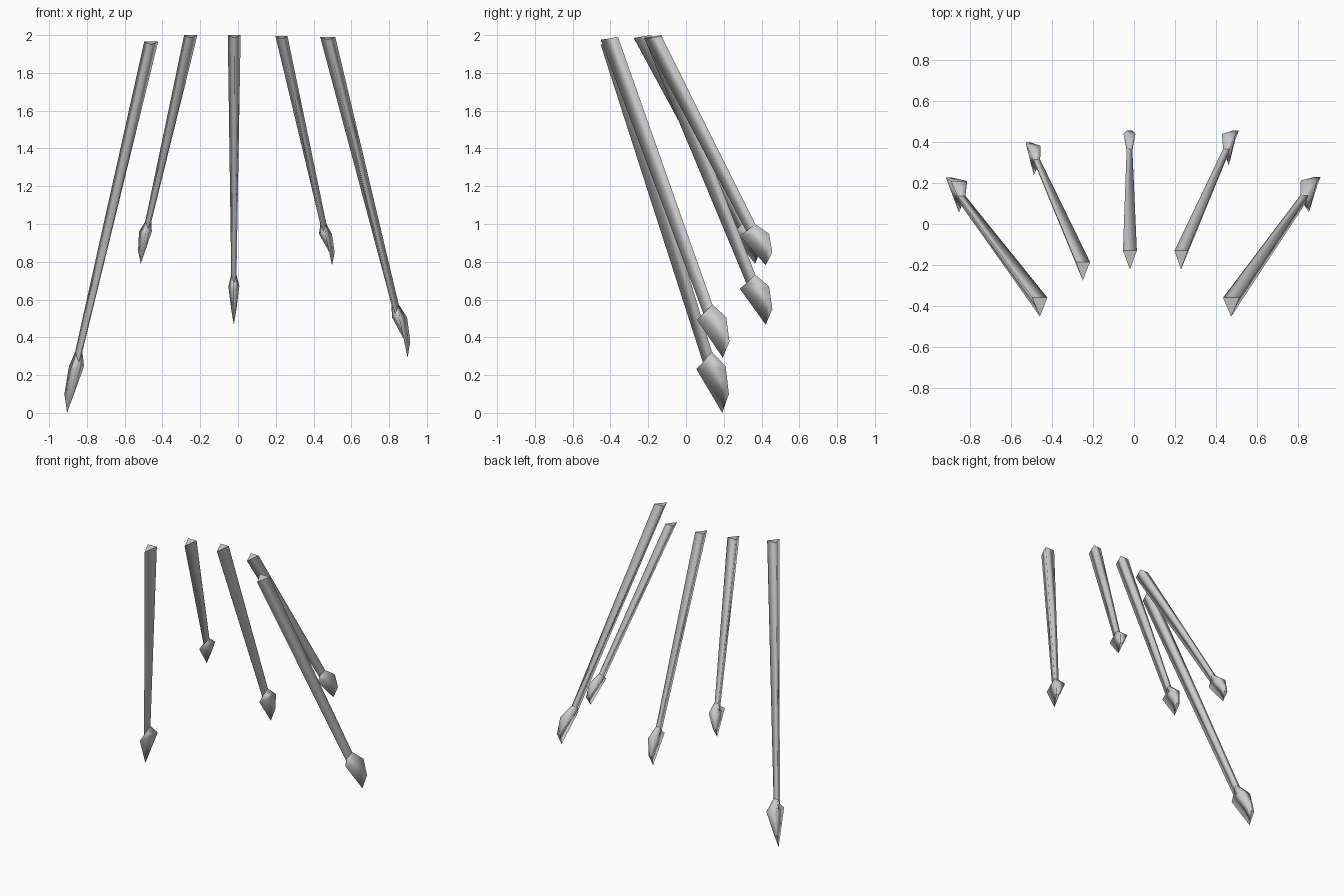
import bpy
import bmesh

if "Cube" in bpy.data.objects:
    bpy.data.objects.remove(bpy.data.objects["Cube"])


def ring(x, half, back, front):
    """Triangular section: two rear corners and one front corner (y, z)."""
    return [(x - half, *back), (x + half, *back), (x, *front)]


def loft(name, rings):
    """Closed three-sided solid through the given rings."""
    bm = bmesh.new()
    loops = [[bm.verts.new(v) for v in r] for r in rings]
    bm.faces.new(loops[0])
    bm.faces.new(loops[-1])
    for a, b in zip(loops, loops[1:]):
        for k in range(3):
            m = (k + 1) % 3
            bm.faces.new((a[k], a[m], b[m], b[k])).smooth = True
    bmesh.ops.recalc_face_normals(bm, faces=bm.faces)
    mesh = bpy.data.meshes.new(name)
    bm.to_mesh(mesh)
    bm.free()
    bpy.context.collection.objects.link(bpy.data.objects.new(name, mesh))


def arrow(name, top, half_top, tip, wide_x, neck_x, half_wide, sy, sz):
    """top = rear-edge centre of the shaft end, tip = lowest front corner."""
    tx, ty, tz = top
    px, py, pz = tip

    def at(dy, dz):
        return (py + dy * sy, pz + dz * sz)

    neck = ring(neck_x, half_wide * 0.48, at(-0.055, 0.265), at(-0.103, 0.22))
    # tapering three-sided shaft
    loft(name + "_shaft", [
        ring(tx, half_top, (ty, tz), (ty - 0.092, tz - 0.015)), neck])
    # head, widest just below the neck, ending in a small slanted tip
    loft(name + "_head", [
        neck,
        ring(wide_x, half_wide, at(0.018, 0.202), at(-0.137, 0.19)),
        ring(px, 0.014, at(0.035, 0.082), at(0, 0))])


# name, shaft end, half width, tip, head centre x, neck x, head half width, y and z scale
ARROWS = [
    ("outer_left_arrow", (-0.46, -0.36, 1.965), 0.037, (-0.905, 0.192, 0.0), -0.855, -0.843, 0.040, 1.0, 1.22),
    ("inner_left_arrow", (-0.25, -0.185, 2.0), 0.035, (-0.515, 0.365, 0.79), -0.49, -0.475, 0.034, 0.92, 0.84),
    ("centre_arrow", (-0.02, -0.13, 2.0), 0.034, (-0.022, 0.422, 0.467), -0.022, -0.022, 0.029, 1.0, 1.0),
    ("inner_right_arrow", (0.23, -0.13, 1.995), 0.032, (0.498, 0.422, 0.782), 0.463, 0.452, 0.034, 1.0, 0.82),
    ("outer_right_arrow", (0.475, -0.36, 1.99), 0.040, (0.898, 0.195, 0.292), 0.855, 0.832, 0.040, 1.0, 1.06),
]
for a in ARROWS:
    arrow(*a)
